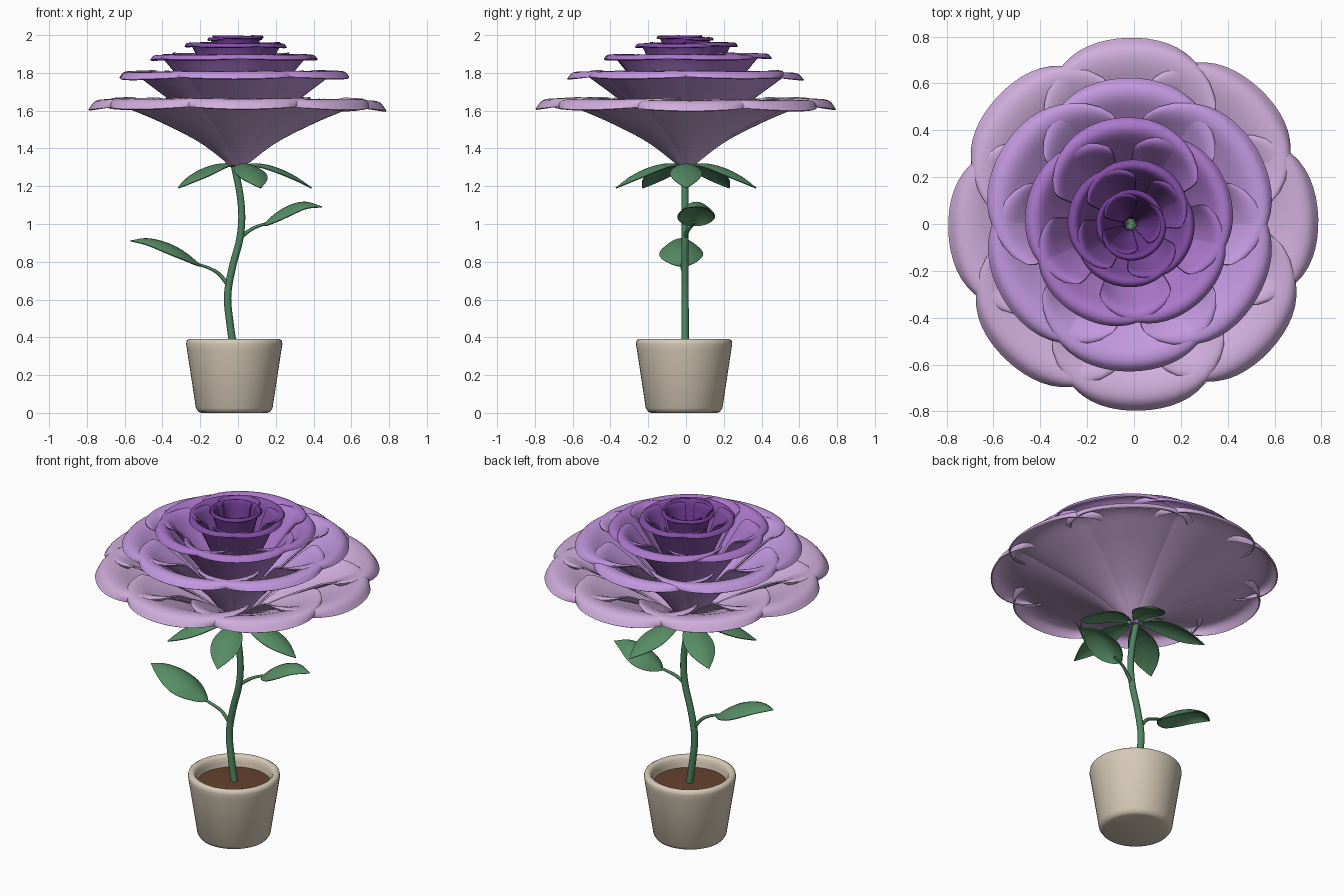
import bpy, bmesh, math, random
from mathutils import Vector

if "Cube" in bpy.data.objects:
    bpy.data.objects.remove(bpy.data.objects["Cube"])
random.seed(4)


def material(name, hex_code):
    rgb = [int(hex_code[i:i + 2], 16) / 255 for i in (0, 2, 4)]
    color = [((c + 0.055) / 1.055) ** 2.4 for c in rgb] + [1]
    mat = bpy.data.materials.new(name)
    mat.use_nodes = True
    mat.diffuse_color = color
    mat.node_tree.nodes["Principled BSDF"].inputs["Base Color"].default_value = color
    return mat


def spline(points, t):
    """Smooth curve through points, t from 0 to 1."""
    pts = [Vector(p) for p in points]
    n = len(pts) - 1
    i = min(int(t * n), n - 1)
    f = t * n - i
    b, c = pts[i], pts[i + 1]
    a = pts[i - 1] if i else 2 * b - c
    d = pts[i + 2] if i + 2 <= n else 2 * c - b
    return b + 0.5 * f * (c - a + f * (2 * a - 5 * b + 4 * c - d + f * (3 * (b - c) + d - a)))


def add_grid(bm, func, nu, nv):
    """Sheet of quads from func(u, v), u in -1..1 and v in 0..1."""
    rows = [[bm.verts.new(func(2 * i / nu - 1, j / nv)) for i in range(nu + 1)]
            for j in range(nv + 1)]
    for low, high in zip(rows, rows[1:]):
        for i in range(nu):
            bm.faces.new((low[i], low[i + 1], high[i + 1], high[i]))


def finish(bm, name, mat, thickness=0, angle=50):
    mesh = bpy.data.meshes.new(name)
    bm.to_mesh(mesh)
    bm.free()
    obj = bpy.data.objects.new(name, mesh)
    bpy.context.collection.objects.link(obj)
    mesh.materials.append(mat)
    bpy.ops.object.select_all(action='DESELECT')
    obj.select_set(True)
    bpy.context.view_layer.objects.active = obj
    if thickness:
        mod = obj.modifiers.new("Thickness", 'SOLIDIFY')
        mod.thickness = thickness
        mod.offset = 0
        bpy.ops.object.modifier_apply(modifier=mod.name)
    bpy.ops.object.shade_smooth_by_angle(angle=math.radians(angle))


def lathe(name, profile, mat, center, steps=48):
    bm = bmesh.new()
    verts = [bm.verts.new((r, 0, z)) for r, z in profile]
    edges = [bm.edges.new(pair) for pair in zip(verts, verts[1:])]
    bmesh.ops.spin(bm, geom=verts + edges, cent=(0, 0, 0), axis=(0, 0, 1),
                   angle=2 * math.pi, steps=steps)
    bmesh.ops.remove_doubles(bm, verts=bm.verts, dist=0.0005)
    bmesh.ops.recalc_face_normals(bm, faces=bm.faces)
    bmesh.ops.translate(bm, verts=bm.verts, vec=center)
    finish(bm, name, mat)


def tube(name, points, radius, end_radius, mat, rings=24, sides=12):
    bm = bmesh.new()

    def surface(u, v):
        p = spline(points, v)
        along = (spline(points, min(v + 0.01, 1)) - spline(points, max(v - 0.01, 0))).normalized()
        side = Vector((0, 1, 0))
        up = along.cross(side).normalized()
        r = radius + (end_radius - radius) * v
        return p + r * (math.cos(u * math.pi) * side + math.sin(u * math.pi) * up)

    add_grid(bm, surface, sides, rings)
    bmesh.ops.remove_doubles(bm, verts=bm.verts, dist=0.0002)
    bmesh.ops.holes_fill(bm, edges=bm.edges, sides=0)
    bmesh.ops.recalc_face_normals(bm, faces=bm.faces)
    finish(bm, name, mat)


def leaf_surface(spine, half_width, droop, direction=0, widest=0.85):
    """Pointed leaf along an x-z spine, with edges hanging below the midrib."""
    turn = Vector((math.cos(direction), math.sin(direction), 0))
    across = Vector((-turn.y, turn.x, 0))

    def surface(u, v):
        x, y, z = spline(spine, v)
        w = math.sin(math.pi * v ** widest) if 0 < v < 1 else 0
        return (turn * x + across * (y + u * w * half_width)
                + Vector((0, 0, z - droop * w * u * u)))
    return surface


# Colours
pot_mat = material("clay beige", "D6CAB6")
soil_mat = material("soil brown", "66432F")
stem_mat = material("stem green", "4F8560")
leaf_mat = material("leaf green", "568C64")
petal_mats = [material(n, h) for n, h in (
    ("pale lilac", "D0AEDC"), ("lilac", "C398DF"), ("orchid purple", "AC78CC"),
    ("violet", "8450A6"), ("deep violet", "713C94"))]

# Pot and soil
base = (-0.02, -0.01, 0)
lathe("pot", [(0, 0), (0.175, 0), (0.19, 0.006), (0.203, 0.025), (0.25, 0.335), (0.255, 0.365),
              (0.252, 0.383), (0.238, 0.392), (0.222, 0.388), (0.212, 0.375),
              (0.208, 0.35), (0.2, 0.3)], pot_mat, base)
lathe("soil", [(0.206, 0.325), (0.1, 0.33), (0, 0.333)], soil_mat, base)

# Stem and leaf stalks
tube("stem", [(-0.02, -0.005, 0.32), (-0.042, -0.005, 0.47), (-0.055, -0.005, 0.62),
              (-0.03, -0.005, 0.77), (0.007, -0.005, 0.91), (0.02, -0.005, 1.03),
              (0.01, -0.005, 1.16), (-0.02, -0.005, 1.31)], 0.02, 0.018, stem_mat, 40)
tube("lower_stalk",
     [(-0.055, -0.005, 0.68), (-0.1, -0.01, 0.735), (-0.15, -0.02, 0.765), (-0.22, -0.025, 0.79)],
     0.011, 0.007, stem_mat)
tube("upper_stalk",
     [(0.015, -0.005, 0.93), (0.06, 0.01, 0.965), (0.11, 0.03, 0.99), (0.18, 0.045, 1.01)],
     0.011, 0.007, stem_mat)

# Leaves
for name, spine, width, droop in (
        ("lower_leaf", [(-0.19, -0.02, 0.775), (-0.29, -0.025, 0.855), (-0.38, -0.025, 0.9),
                        (-0.48, -0.025, 0.922), (-0.57, -0.025, 0.91)], 0.115, 0.055),
        ("upper_leaf", [(0.13, 0.04, 0.99), (0.2, 0.05, 1.055), (0.28, 0.055, 1.1),
                        (0.36, 0.055, 1.115), (0.445, 0.055, 1.09)], 0.098, 0.055)):
    bm = bmesh.new()
    add_grid(bm, leaf_surface(spine, width, droop), 8, 20)
    finish(bm, name, leaf_mat, 0.006)

# Five sepals under the bloom
bm = bmesh.new()
sepal = [(-0.01, 0, 1.305), (0.1, 0, 1.318), (0.2, 0, 1.298), (0.3, 0, 1.252), (0.39, 0, 1.19)]
for i in range(5):
    add_grid(bm, leaf_surface(sepal, 0.083, 0.025, i * math.tau / 5, 1.15), 8, 16)
finish(bm, "sepals", leaf_mat, 0.006)


# Petal rings, from the outermost inwards
def petal(radius, top, curl, turn, half_angle, cup, shift):
    bottom = 1.305
    h = top - bottom
    profile = [(0.03, 0, bottom), (radius * 0.25, 0, bottom + h * 0.36),
               (radius * 0.5, 0, bottom + h * 0.65), (radius * 0.72, 0, bottom + h * 0.86),
               (radius * 0.86, 0, top - h * 0.02), (radius * 0.95, 0, top - curl * 0.15),
               (radius, 0, top - curl)]

    def surface(u, v):
        p = spline(profile, v)
        r = p.x * (1 - cup * (0.3 * u * u + 0.7 * u ** 4))
        a = turn + u * half_angle * (1 - 0.22 * v ** 8)
        # The rim rises from the middle of the petal to its sides
        z = p.z + curl * (0.6 * u * u - 0.15) * v ** 4
        return Vector((r * math.cos(a) + shift, r * math.sin(a), z))
    return surface


rings = (("outer_petals", 8, 0.795, 1.665, 0.05, 92, 0.22, 0),
         ("second_petals", 6, 0.63, 1.81, 0.035, 90, 0.21, -0.02),
         ("third_petals", 5, 0.455, 1.905, 0.024, 95, 0.19, -0.02),
         ("fourth_petals", 4, 0.275, 1.962, 0.018, 75, 0.17, -0.01),
         ("inner_petals", 3, 0.155, 1.996, 0.012, 60, 0.15, -0.015))
for (name, count, radius, top, curl, start, cup, shift), mat in zip(rings, petal_mats):
    bm = bmesh.new()
    for i in range(count):
        turn = math.radians(start) + i * math.tau / count
        # Small differences keep neighbouring petals from lying in one sheet
        sag = random.uniform(0, 0.012)
        add_grid(bm, petal(radius - sag, top - sag, curl, turn,
                           0.9 * math.tau / count, cup, shift), 20, 20)
    finish(bm, name, mat, 0.008)
